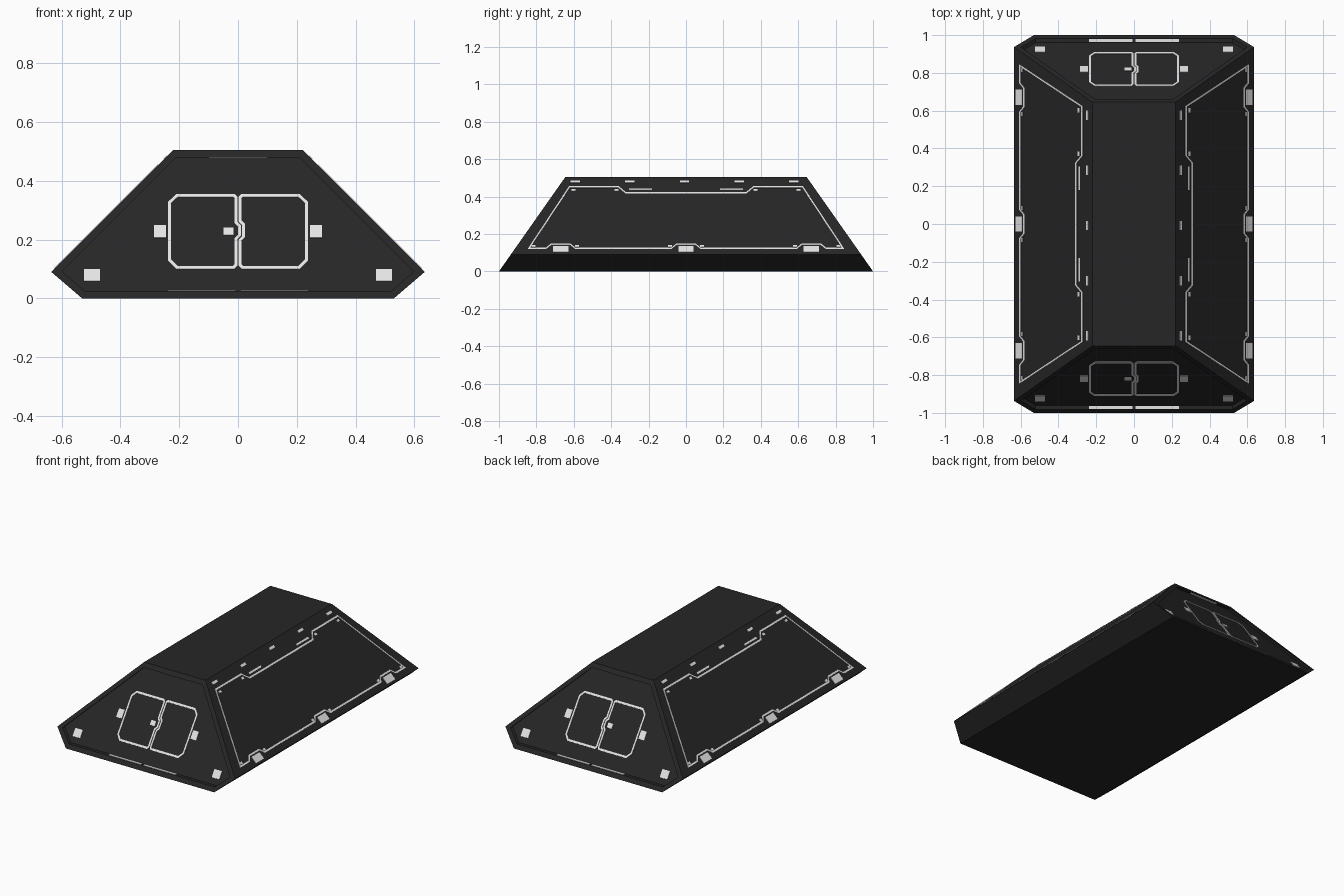
import bpy
import bmesh
from mathutils import Vector

cube = bpy.data.objects.get("Cube")
if cube:
    bpy.data.objects.remove(cube)

SLOPE = 0.703      # inward lean of the end walls per unit of height
RECESS = 0.022     # depth of the end panels
LIFT = 0.002       # height of the markings above the hull


def material(name, value):
    mat = bpy.data.materials.new(name)
    mat.use_nodes = True
    colour = (value, value, value, 1)
    mat.diffuse_color = colour
    mat.node_tree.nodes["Principled BSDF"].inputs["Base Color"].default_value = colour
    return mat


hull_black = material("hull_black", 0.019)
marking_white = material("marking_white", 0.78)


def make_object(name, bm, mat):
    mesh = bpy.data.meshes.new(name)
    bm.to_mesh(mesh)
    bm.free()
    mesh.materials.append(mat)
    obj = bpy.data.objects.new(name, mesh)
    bpy.context.scene.collection.objects.link(obj)
    return obj


def inset(points, width):
    """Mitred inward offset of a counter-clockwise outline."""
    result = []
    pts = [Vector(p) for p in points]
    for i, p in enumerate(pts):
        a = (p - pts[i - 1]).normalized()
        b = (pts[(i + 1) % len(pts)] - p).normalized()
        na, nb = Vector((-a.y, a.x)), Vector((-b.y, b.x))
        result.append(p + (na + nb) * width / (1 + na.dot(nb)))
    return result


# Map outline coordinates onto the sloping walls
def on_end(p):
    return Vector((p[0], -(1 - SLOPE * p[1] - RECESS + LIFT), p[1]))


def on_side(p):
    return Vector((0.725 - p[1] + LIFT, p[0], p[1]))


def on_lower_ledge(p):
    return Vector((p[0], p[1], 0.025 + LIFT))


def on_upper_ledge(p):
    return Vector((p[0], p[1], 0.48 - LIFT))


def rect(x, y, w, h):
    return [(x - w / 2, y - h / 2), (x + w / 2, y - h / 2),
            (x + w / 2, y + h / 2), (x - w / 2, y + h / 2)]


def marking(name, place, axis, plates=(), outlines=(), width=0.01):
    """Thin plates and outline strips on a wall, mirrored to the opposite wall."""
    bm = bmesh.new()
    for plate in plates:
        bm.faces.new([bm.verts.new(place(p)) for p in plate])
    for line in outlines:
        outer = [bm.verts.new(place(p)) for p in line]
        inner = [bm.verts.new(place(p)) for p in inset(line, width)]
        for i in range(len(line)):
            bm.faces.new((outer[i - 1], outer[i], inner[i], inner[i - 1]))
    obj = make_object(name, bm, marking_white)
    solid = obj.modifiers.new("thickness", "SOLIDIFY")
    solid.thickness = 0.003
    solid.offset = 0
    mirror = obj.modifiers.new("mirror", "MIRROR")
    mirror.use_axis = (axis == "x", axis == "y", False)
    mirror.use_mirror_merge = False
    return obj


# Hull: six-sided section with leaning ends and recessed end panels
section = [(-0.53, 0), (0.53, 0), (0.635, 0.09), (0.22, 0.505), (-0.22, 0.505), (-0.635, 0.09)]
bm = bmesh.new()
ends = []
for sign in (-1, 1):
    loops = []
    for pts, depth in ((section, 0), (inset(section, 0.025), 0), (inset(section, 0.025), RECESS)):
        loops.append([bm.verts.new((p[0], sign * (1 - SLOPE * p[1] - depth), p[1])) for p in pts])
    for a, b in zip(loops, loops[1:]):
        for i in range(6):
            bm.faces.new((a[i - 1], a[i], b[i], b[i - 1]))
    bm.faces.new(loops[-1])
    ends.append(loops[0])
for i in range(6):
    bm.faces.new((ends[0][i - 1], ends[0][i], ends[1][i], ends[1][i - 1]))
bmesh.ops.recalc_face_normals(bm, faces=bm.faces[:])
make_object("hull", bm, hull_black)

# Double hatch on each end, with a latch step in the seam
left_door = [(-0.21, 0.1), (-0.012, 0.1), (-0.002, 0.11), (-0.002, 0.2), (0.01, 0.212),
             (0.01, 0.248), (-0.002, 0.26), (-0.002, 0.345), (-0.012, 0.355),
             (-0.21, 0.355), (-0.238, 0.328), (-0.238, 0.127)]
right_door = [(0.21, 0.1), (0.238, 0.127), (0.238, 0.328), (0.21, 0.355), (0.012, 0.355),
              (0.002, 0.345), (0.002, 0.26), (0.014, 0.248), (0.014, 0.212),
              (0.002, 0.2), (0.002, 0.11), (0.012, 0.1)]
marking("hatch_outlines", on_end, "y", outlines=(left_door, right_door), width=0.0105)
marking("hatch_latch", on_end, "y", [rect(-0.032, 0.228, 0.035, 0.025)])
marking("hatch_hinges", on_end, "y", [rect(s * 0.265, 0.228, 0.041, 0.044) for s in (-1, 1)])
marking("end_corner_plates", on_end, "y", [rect(s * 0.497, 0.079, 0.054, 0.042) for s in (-1, 1)])

# Light bars on the ledges of the end recess
marking("lower_light_bars", on_lower_ledge, "y",
        [rect(s * 0.124, -0.972, 0.23, 0.017) for s in (-1, 1)])
marking("upper_light_bar", on_upper_ledge, "y", [rect(0, -0.652, 0.2, 0.014)])

# Side panel outline with three notches below and a step above
panel = [(-0.846, 0.12)]
for y in (-0.67, 0, 0.67):
    panel += [(y - 0.075, 0.12), (y - 0.05, 0.14), (y + 0.05, 0.14), (y + 0.075, 0.12)]
upper = [(0.846, 0.12), (0.625, 0.455), (0.36, 0.455), (0.322, 0.424)]
panel += upper + [(-y, z) for y, z in reversed(upper[1:])]
marking("side_panel_outline", on_side, "x", outlines=[panel], width=0.0075)

# Small plates and rivets on the sides
marking("side_notch_plates", on_side, "x", [rect(y, 0.118, 0.082, 0.032) for y in (-0.67, 0, 0.67)])
marking("side_upper_dashes", on_side, "x",
        [rect(i * 0.292 - 0.008, 0.48, 0.05, 0.011) for i in range(-2, 3)])
marking("side_long_bars", on_side, "x", [rect(s * 0.242, 0.437, 0.123, 0.008) for s in (-1, 1)])
rivets = [rect(s * y, 0.134, 0.022, 0.01) for s in (-1, 1) for y in (0.815, 0.582, 0.085)]
rivets += [rect(s * y, 0.434, 0.022, 0.01) for s in (-1, 1) for y in (0.602, 0.372)]
marking("side_rivets", on_side, "x", rivets)
